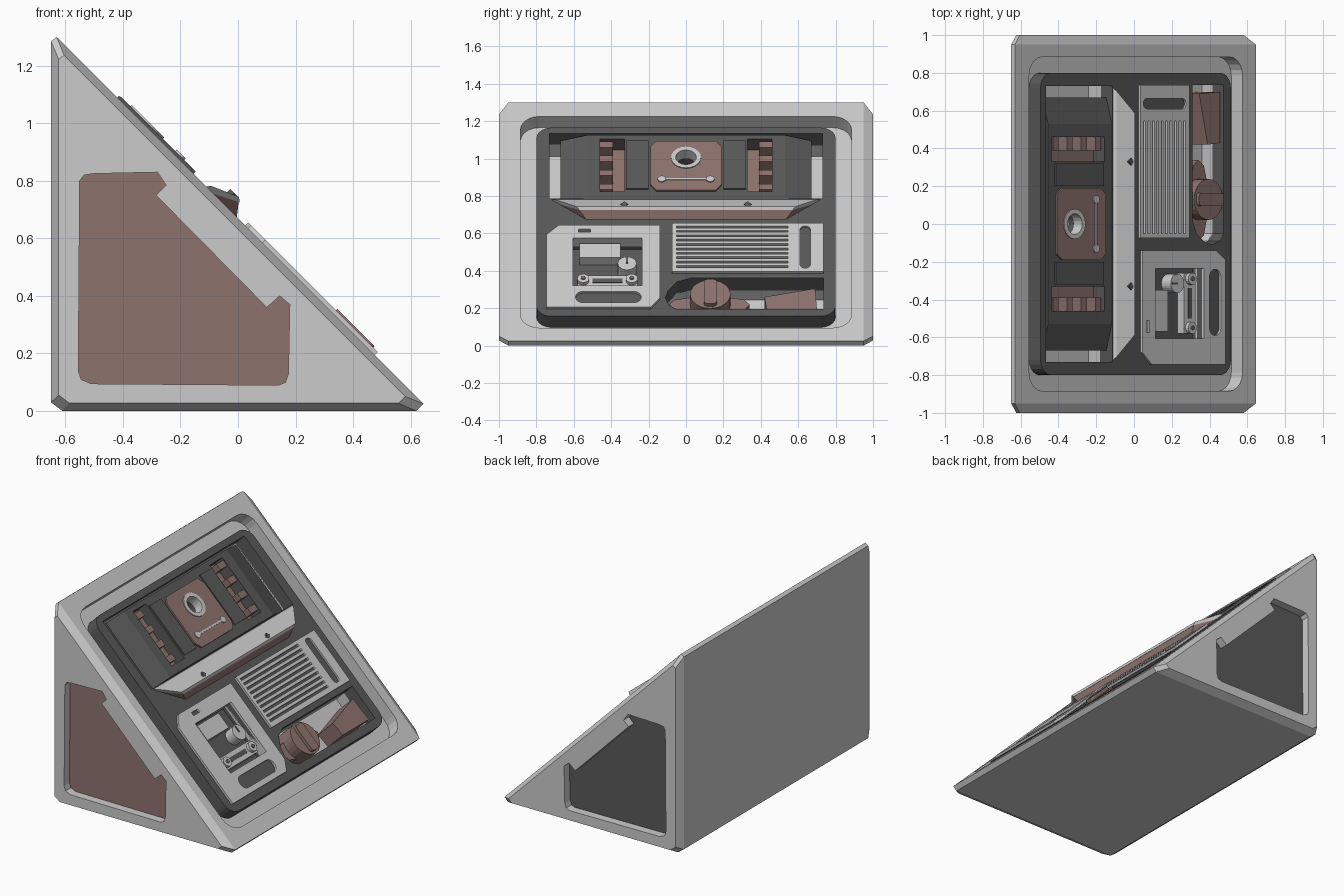
import bpy, bmesh, math

if "Cube" in bpy.data.objects:
    bpy.data.objects.remove(bpy.data.objects["Cube"])

def material(name, c):
    m = bpy.data.materials.new(name)
    m.diffuse_color = (*c, 1)
    m.use_nodes = True
    m.node_tree.nodes["Principled BSDF"].inputs["Base Color"].default_value = m.diffuse_color
    return m
DARK = material("dark_grey", (.1, .1, .1))
RED = material("dull_red", (.27, .17, .155))

# Coordinate maps: S = sloped face (across, up slope, outward), F = side profile, R = slope section
S = lambda y, h, d: (d - h, y, h + d)
F = lambda x, z, y: (x, y, z)
R = lambda h, d, y: (d - h, y, h + d)
E = lambda y, d, h: (d - h, y, h + d)
TOP = .335

def loft(name, rings, mat=None):
    bm = bmesh.new()
    vs = [[bm.verts.new(p) for p in r] for r in rings]
    n = len(vs[0])
    for a, b in zip(vs, vs[1:]):
        for i in range(n):
            bm.faces.new((a[i], a[(i + 1) % n], b[(i + 1) % n], b[i]))
    bm.faces.new(vs[0])
    bm.faces.new(vs[-1])
    bmesh.ops.recalc_face_normals(bm, faces=bm.faces)
    me = bpy.data.meshes.new(name)
    bm.to_mesh(me)
    bm.free()
    ob = bpy.data.objects.new(name, me)
    bpy.context.collection.objects.link(ob)
    if mat:
        me.materials.append(mat)
    return ob

def prism(name, pts, a, b, mat=None, f=S):
    return loft(name, [[f(p, q, k) for p, q in pts] for k in (a, b)], mat)

def rect(y0, h0, y1, h1, r=0, n=5):
    if not r:
        return [(y0, h0), (y1, h0), (y1, h1), (y0, h1)]
    s, out = r * .707, []
    for cy, ch, a in ((y1 - r, h1 - s, 0), (y0 + r, h1 - s, 90), (y0 + r, h0 + s, 180), (y1 - r, h0 + s, 270)):
        for i in range(n + 1):
            t = math.radians(a + 90 * i / n)
            out.append((cy + r * math.cos(t), ch + s * math.sin(t)))
    return out

def circle(y, h, r, n=20):
    return [(y + r * math.cos(2 * math.pi * i / n), h + r * .707 * math.sin(2 * math.pi * i / n)) for i in range(n)]

def cut(ob, *cutters):
    for c in cutters:
        c.hide_render = True
        m = ob.modifiers.new("cut", 'BOOLEAN')
        m.operation, m.object, m.solver = 'DIFFERENCE', c, 'EXACT'
    dg = bpy.context.evaluated_depsgraph_get()
    me = bpy.data.meshes.new_from_object(ob.evaluated_get(dg))
    ob.modifiers.clear()
    ob.data = me

def pocket(pts, floor):
    return prism("cutter", pts, floor, .5)

# Wedge housing with chamfered ends
prof = [(-.65, .03), (-.61, 0), (.62, 0), (.645, .025), (-.63, 1.30), (-.65, 1.285)]
small = [(-.265 + (x + .265) * .93, .387 + (z - .387) * .93) for x, z in prof]
housing = loft("housing", [[F(x, z, y) for x, z in p] for p, y in
                           ((small, -1), (prof, -.95), (prof, .95), (small, 1))])
moat = pocket(rect(-.885, -.24, .885, .89, .1), .275)
bay = pocket(rect(-.73, .45, .73, .80), .21)
cup = pocket([(-.05, -.14), (.735, -.14), (.735, .025), (.02, .025), (-.05, .005),
              (-.095, -.04), (-.11, -.08), (-.09, -.12)], .22)
side = [(-.55, .8), (-.535, .82), (-.5, .825), (-.28, .83), (-.25, .785), (-.285, .75), (.1, .36), (.145, .4),
        (.18, .37), (.175, .13), (.165, .1), (.14, .09), (-.51, .095), (-.545, .11), (-.555, .14)]
sides = [prism("cutter", side, s * .94, s * 1.1, None, F) for s in (-1, 1)]
well = pocket(rect(-.605, -.025, -.235, .23), .28)
cut(housing, moat, bay, cup, well, *sides)

# Side recess inserts
for s, n, m in ((-1, "near", RED), (1, "far", DARK)):
    prism("side_insert_" + n, side, s * .935, s * .945, m, F)

# Raised dark fascia inside the rim
fascia = prism("fascia", rect(-.8, -.178, .8, .83, .08), .27, TOP, DARK)
cut(fascia, bay, cup, well)

# Upper machine block with tapered ends
block = prism("machine_block", [(-.67, .2), (-.67, .305), (-.53, TOP), (.53, TOP), (.67, .305), (.67, .2)],
              .452, .79, DARK, E)
claws = [pocket(rect(min(s * .33, s * .46), .49, max(s * .33, s * .46), .77), .27) for s in (-1, 1)]
hole = pocket(circle(0, .66, .07), .25)
cut(block, *claws, hole)
c = .03
plate = prism("centre_plate", [(-.19 + c, .49), (.19 - c, .49), (.19, .49 + c), (.19, .75 - c), (.19 - c, .75),
                               (-.19 + c, .75), (-.19, .75 - c), (-.19, .49 + c)], .32, .343, RED)
cut(plate, hole)
ring = prism("bore_ring", circle(0, .66, .08), .3, .347)
cut(ring, pocket(circle(0, .66, .055), .2))
prism("bore_pin", circle(0, .65, .025), .24, .29)
prism("link_bar", rect(-.13, .541, .13, .549), .34, .347)
for s in (-1, 1):
    prism("link_end", circle(s * .13, .545, .022, 12), .34, .348)
    lo, hi = sorted((s * .33, s * .46))
    prism("claw_floor", rect(lo, .49, hi, .77), .265, .275, RED)
    for i in range(4):
        h = .505 + i * .075
        lo, hi = sorted((s * .39, s * .46))
        prism("claw_tooth", rect(lo, h, hi, h + .03), .27, .33, RED)
    lo, hi = sorted((s * .2, s * .32))
    prism("slider_plate", rect(lo, .5, hi, .755), .32, .341, DARK)

# Projecting lip under the machine bay
for name, sec, m in (("lip", [(.45, .33), (.437, .345), (.37, .374), (.36, .365), (.43, .33)], None),
                     ("lip_underside", [(.43, .33), (.362, .364), (.335, .33)], RED)):
    rings = [[R(h, d, s * (.57 + (h - .36) * 1.75)) for h, d in sec] for s in (-1, 1)]
    loft(name, rings, m)
for y in (-.33, .33):
    prism("lip_stud", circle(y, .385, .02, 4), .35, .372, DARK)

# Instrument module
module = prism("instrument_module", [(-.745, -.14), (-.19, -.14), (-.14, -.09), (-.14, .30), (-.68, .30), (-.745, .25)],
               .30, .345)
cut(module, well, pocket(rect(-.59, -.115, -.24, -.055, .04), .325), pocket(rect(-.575, .262, -.51, .278), .335))
prism("instrument_floor", rect(-.605, -.025, -.235, .23), .27, .285, DARK)
prism("meter_plate", rect(-.57, .145, -.35, .22), .28, .325)
prism("dial", circle(-.315, .105, .05, 24), .28, .335)
prism("dial_needle", rect(-.32, .105, -.31, .135), .33, .338, DARK)
prism("control_bar", rect(-.58, -.005, -.26, .055), .28, .32)
prism("control_bar_slot", rect(-.5, .015, -.34, .035), .315, .323, DARK)
for y in (-.55, -.29):
    prism("bar_screw", circle(y, .025, .032, 16), .3, .335)
    prism("screw_cap", circle(y, .025, .012, 8), .33, .34, RED)

# Louvred grille with a vertical slot
grille = prism("grille", rect(-.075, .05, .735, .31), .32, .345)
cut(grille, *[pocket(rect(-.05, .073 + i * .0235, .545, .083 + i * .0235), .33) for i in range(10)],
    pocket(rect(.61, .07, .665, .295, .027), .325))
prism("grille_slot_floor", rect(.61, .07, .665, .295, .027), .322, .337, DARK)

# Knob with wings, and wedge switch, in the cup recess
prism("knob", circle(.13, -.06, .108, 24), .21, .335, RED)
prism("knob_grip", rect(.095, -.125, .165, .005, .02), .33, .35, RED)
prism("knob_wings", [(-.09, -.06), (-.06, -.09), (.05, -.11), (.21, -.11), (.31, -.09), (.34, -.06),
                     (.31, -.035), (.21, -.02), (.05, -.02), (-.06, -.035)], .21, .28, RED)
loft("wedge_switch", [[S(y, h, d) for y, h in ((.43, -.13), (.7, -.13), (.69, -.02), (.42, -.065))]
                      for d in (.21, .325)], RED)

for o in [o for o in bpy.data.objects if o.name.startswith("cutter")]:
    bpy.data.objects.remove(o)
